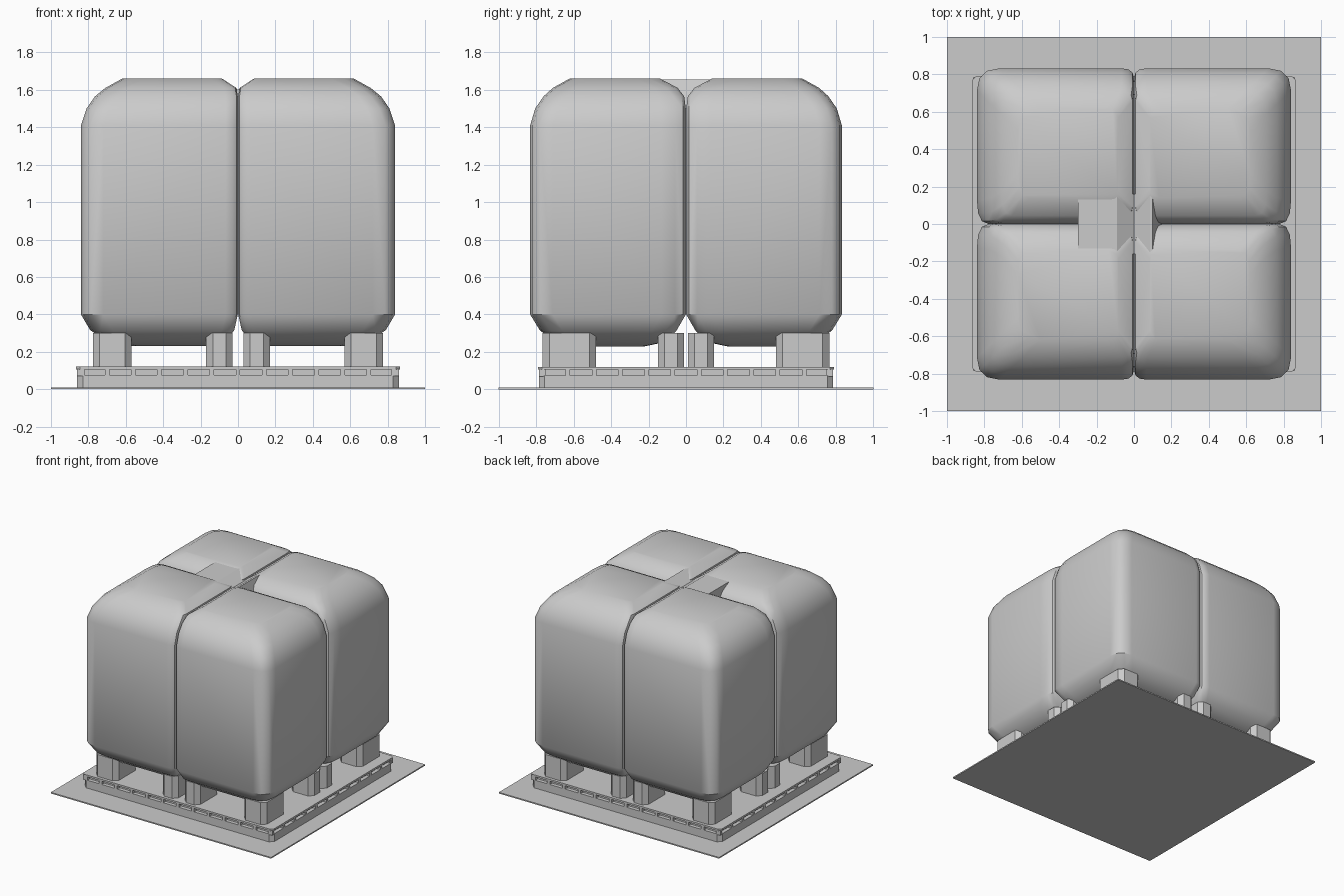
import bpy, bmesh
from mathutils import Vector

if "Cube" in bpy.data.objects:
    bpy.data.objects.remove(bpy.data.objects["Cube"])


def make_object(name, verts, faces, smooth=None):
    me = bpy.data.meshes.new(name)
    bm = bmesh.new()
    vs = [bm.verts.new(v) for v in verts]
    for f in faces:
        bm.faces.new([vs[i] for i in f])
    bmesh.ops.recalc_face_normals(bm, faces=bm.faces)
    bm.to_mesh(me)
    bm.free()
    ob = bpy.data.objects.new(name, me)
    bpy.context.collection.objects.link(ob)
    if smooth:
        bpy.ops.object.select_all(action='DESELECT')
        ob.select_set(True)
        bpy.context.view_layer.objects.active = ob
        bpy.ops.object.shade_smooth_by_angle(angle=smooth)
    return ob


def loft(name, rings, smooth=None):
    n = len(rings[0])
    verts = [p for r in rings for p in r]
    faces = [[k * n + i, k * n + (i + 1) % n, (k + 1) * n + (i + 1) % n, (k + 1) * n + i]
             for k in range(len(rings) - 1) for i in range(n)]
    faces += [list(range(n)), list(range(len(verts) - n, len(verts)))]
    return make_object(name, verts, faces, smooth)


def rounded_rect(x0, x1, y0, y1, z, corners, steps=3):
    """Closed ring; corners = (cx, cy) sizes for (x0y0, x1y0, x1y1, x0y1)."""
    spots = [(x0, y0, 1, 1), (x1, y0, -1, 1), (x1, y1, -1, -1), (x0, y1, 1, -1)]
    ring = []
    for i, ((x, y, sx, sy), (cx, cy)) in enumerate(zip(spots, corners)):
        a, b, c = Vector((x + sx * cx, y)), Vector((x, y)), Vector((x, y + sy * cy))
        if i % 2 == 0:
            a, c = c, a
        for k in range(steps + 1):
            t = k / steps
            p = a * (1 - t) ** 2 + b * 2 * t * (1 - t) + c * t * t
            ring.append((p.x, p.y, z))
    return ring


def box(name, x0, x1, y0, y1, z0, z1, chamfer=0.0):
    c = chamfer
    if c:
        rings = [rounded_rect(x0, x1, y0, y1, z, [(c, c)] * 4, 1) for z in (z0, z1)]
    else:
        rings = [[(x0, y0, z), (x1, y0, z), (x1, y1, z), (x0, y1, z)] for z in (z0, z1)]
    return loft(name, rings)


# Thin ground sheet
box("ground_sheet", -1, 1, -1, 1, 0, 0.01)

# Pallet: solid skirt, recessed core, deck
box("pallet_skirt", -0.86, 0.86, -0.785, 0.785, 0.01, 0.075, 0.03)
box("pallet_core", -0.83, 0.83, -0.755, 0.755, 0.07, 0.11)
box("pallet_deck", -0.865, 0.865, -0.79, 0.79, 0.105, 0.12, 0.02)

# Ribs around the pallet rim
for s in (-1, 1):
    for i in range(13):
        x = -0.84 + i * 0.14
        ya, yb = sorted((s * 0.75, s * 0.785))
        box("pallet_rib", x - 0.012, x + 0.012, ya, yb, 0.07, 0.108)
    for i in range(12):
        y = -0.77 + i * 0.14
        xa, xb = sorted((s * 0.82, s * 0.86))
        box("pallet_rib", xa, xb, y - 0.012, y + 0.012, 0.07, 0.108)

# Spacer blocks between pallet and sacks
for sx in (-1, 1):
    for sy in (-1, 1):
        for x0, x1 in ((0.03, 0.17), (0.57, 0.775)):
            for y0, y1 in ((0.01, 0.15), (0.48, 0.765)):
                xa, xb = sorted((sx * x0, sx * x1))
                ya, yb = sorted((sy * y0, sy * y1))
                box("spacer_block", xa, xb, ya, yb, 0.115, 0.30, 0.035)

# Four full sacks: each row is z, x inner, x outer, y inner, y outer
LEVELS = [
    (0.230, 0.150, 0.58, 0.22, 0.56),
    (0.255, 0.065, 0.70, 0.10, 0.70),
    (0.315, 0.020, 0.79, 0.05, 0.78),
    (0.400, 0.001, 0.84, 0.001, 0.832),
    (1.410, 0.001, 0.84, 0.001, 0.832),
    (1.500, 0.001, 0.81, 0.001, 0.805),
    (1.565, 0.001, 0.765, 0.010, 0.76),
    (1.610, 0.008, 0.71, 0.045, 0.71),
    (1.660, 0.085, 0.62, 0.14, 0.62),
]
CORNERS = [(0.05, 0.05), (0.06, 0.13), (0.12, 0.12), (0.065, 0.05)]
for sx, nx in ((-1, "left"), (1, "right")):
    for sy, ny in ((-1, "front"), (1, "back")):
        rings = [[(sx * x, sy * y, z) for x, y, z in rounded_rect(a, b, c, d, h, CORNERS)]
                 for h, a, b, c, d in LEVELS]
        loft("sack_" + ny + "_" + nx, rings, 0.6)

# Bridge filling the middle of the cross seam on top
PROFILE = [(-0.30, 1.5), (-0.30, 1.655), (-0.09, 1.655), (0, 1.60),
           (0.085, 1.655), (0.10, 1.655), (0.15, 1.5)]
loft("top_bridge", [[(x, y, z) for x, z in PROFILE] for y in (-0.16, 0.16)])
